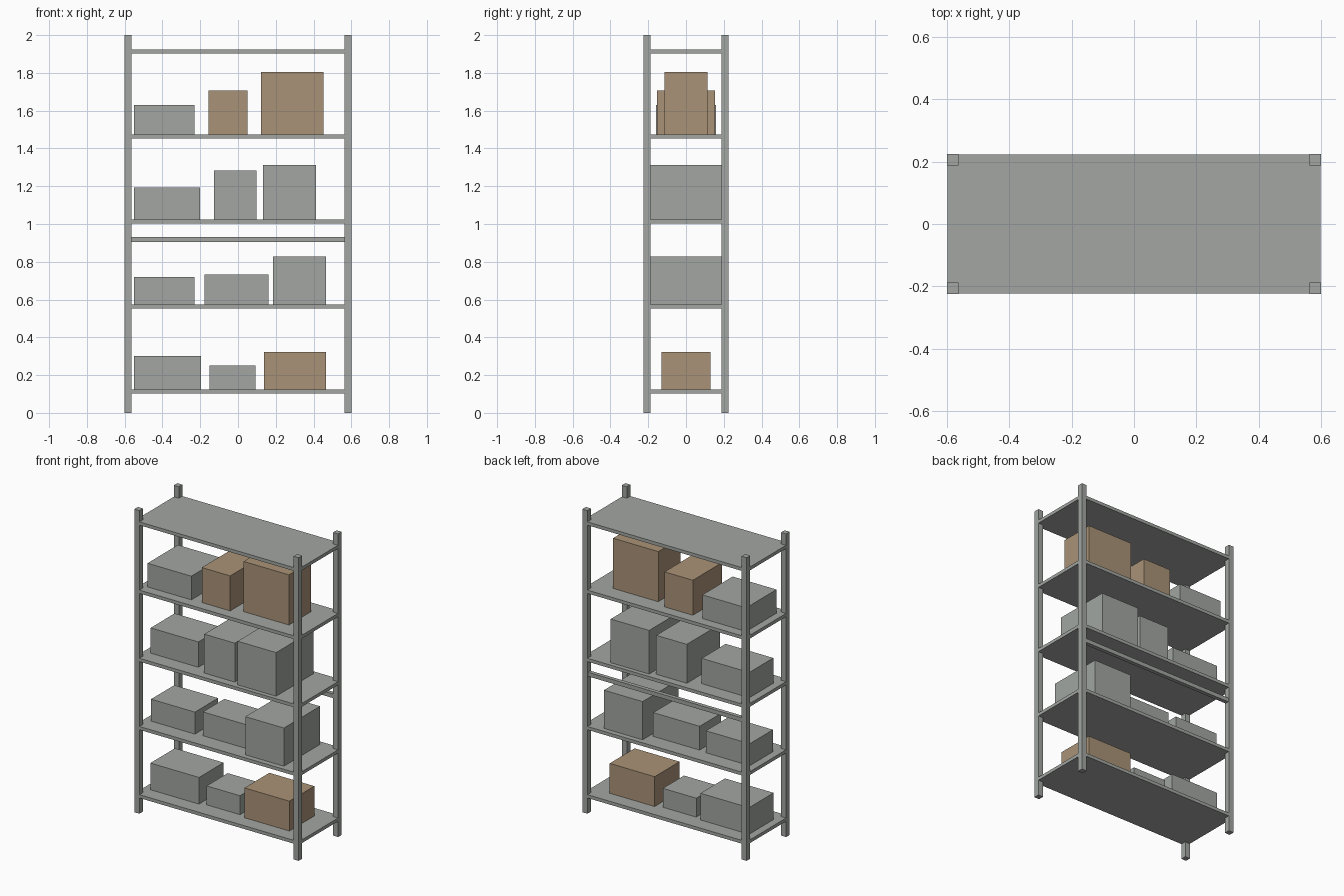
import bpy

if "Cube" in bpy.data.objects:
    bpy.data.objects.remove(bpy.data.objects["Cube"])

HX, HY, POST = 0.6, 0.224, 0.037


def material(name, rgb):
    m = bpy.data.materials.new(name)
    m.diffuse_color = (*rgb, 1.0)
    m.use_nodes = True
    m.node_tree.nodes["Principled BSDF"].inputs["Base Color"].default_value = m.diffuse_color
    return m


grey = material("grey", (0.36, 0.38, 0.36))
cardboard = material("cardboard_brown", (0.40, 0.29, 0.185))


def block(name, x, y, z, mat):
    """Axis-aligned block from (min, max) ranges."""
    ranges = (x, y, z)
    bpy.ops.mesh.primitive_cube_add(size=1, location=[(a + b) / 2 for a, b in ranges])
    ob = bpy.context.object
    ob.name = name
    for v in ob.data.vertices:
        for i, (a, b) in enumerate(ranges):
            v.co[i] *= b - a
    ob.data.materials.append(mat)
    return ob


# Four corner posts
for sx, x in (("left", (-HX, -HX + POST)), ("right", (HX - POST, HX))):
    for sy, y in (("front", (-HY, -HY + POST)), ("back", (HY - POST, HY))):
        block(f"{sy}_{sx}_post", x, y, (0, 2), grey)

# Five evenly spaced shelves, a hair inside the post faces
tops = [0.125 + 0.45 * i for i in range(5)]
for i, z in enumerate(tops):
    block(f"shelf_{i + 1}", (-HX + 0.001, HX - 0.001), (-HY + 0.001, HY - 0.001),
          (z - 0.022, z), grey)

# Horizontal brace between the back posts
block("back_brace", (-HX + POST / 2, HX - POST / 2), (0.192, 0.218), (0.904, 0.931), grey)

# Stored boxes per shelf: x min, x max, half depth, height, material
rows = [
    [(-0.55, -0.195, 0.128, 0.176, grey),
     (-0.152, 0.092, 0.11, 0.125, grey),
     (0.138, 0.466, 0.13, 0.197, cardboard)],
    [(-0.55, -0.23, 0.121, 0.145, grey),
     (-0.178, 0.161, 0.112, 0.157, grey),
     (0.185, 0.467, 0.188, 0.252, grey)],
    [(-0.55, -0.202, 0.125, 0.167, grey),
     (-0.126, 0.097, 0.172, 0.257, grey),
     (0.133, 0.414, 0.194, 0.288, grey)],
    [(-0.55, -0.23, 0.158, 0.156, grey),
     (-0.157, 0.05, 0.153, 0.231, cardboard),
     (0.122, 0.452, 0.115, 0.331, cardboard)],
]
for r, (z, row) in enumerate(zip(tops, rows)):
    for c, (x0, x1, d, h, mat) in enumerate(row):
        block(f"box_{r + 1}_{c + 1}", (x0, x1), (-d, d), (z, z + h), mat)
